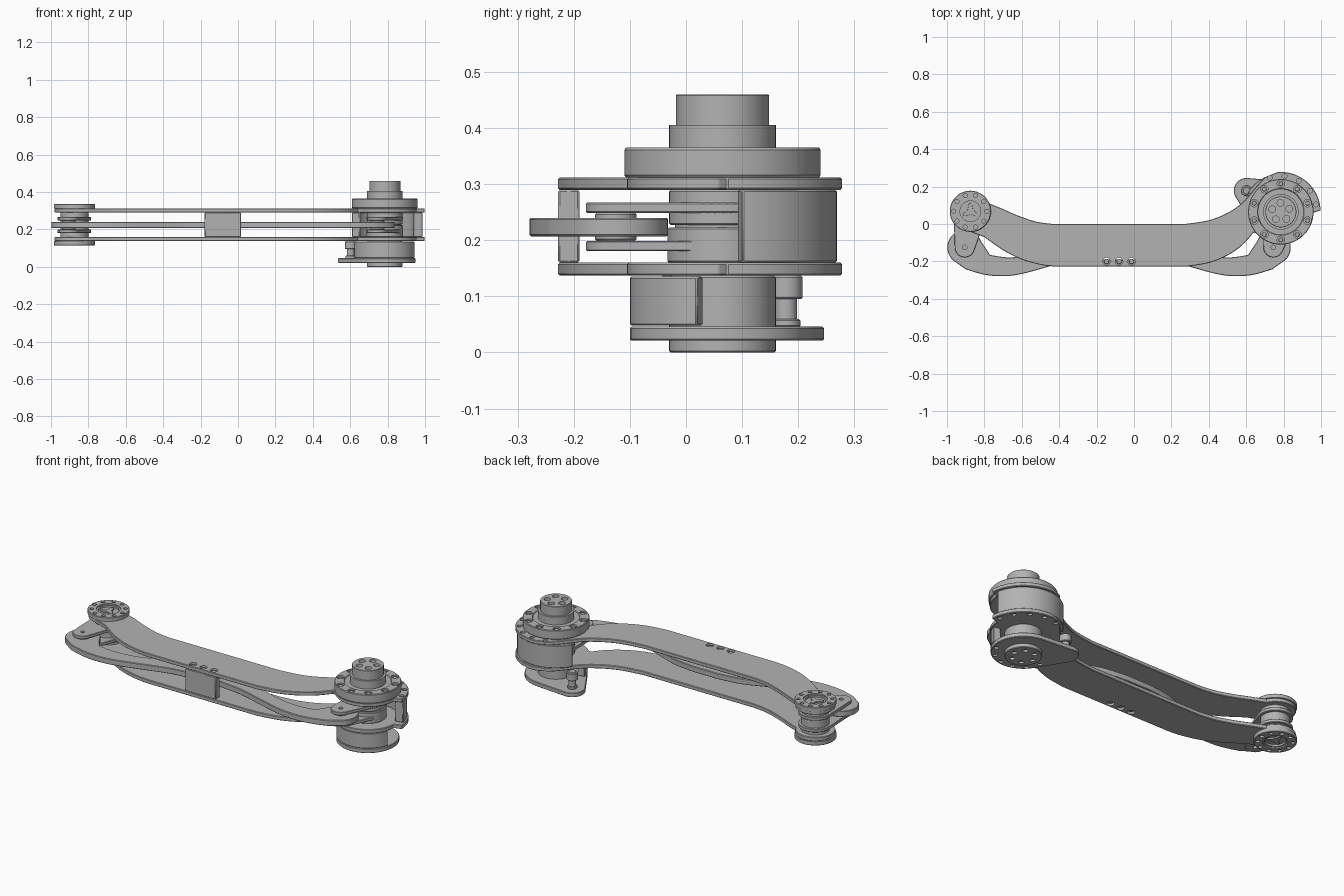
import bpy, bmesh
from math import cos, sin, pi, radians, acos, atan2, hypot
from mathutils import Matrix

if "Cube" in bpy.data.objects:
    bpy.data.objects.remove(bpy.data.objects["Cube"])

metal = bpy.data.materials.new("machined grey")
metal.use_nodes = True
GREY = (0.45, 0.45, 0.45, 1)
metal.diffuse_color = GREY
bsdf = next(n for n in metal.node_tree.nodes if n.type == "BSDF_PRINCIPLED")
bsdf.inputs["Base Color"].default_value = GREY
bsdf.inputs["Roughness"].default_value = 0.6

SHOULDER = (0.785, 0.065)   # large joint axis
ELBOW = (-0.875, 0.068)     # small joint axis
MID = -0.08                 # mirror line of the push rod
PIN_L, PIN_R = (-0.905, -0.125), (0.745, -0.125)
TOP, LOW = (0.29, 0.312), (0.137, 0.16)   # heights of the two arm plates
parts = []


def finish(bm, name, bevel=0.0):
    bmesh.ops.recalc_face_normals(bm, faces=bm.faces)
    mesh = bpy.data.meshes.new(name)
    bm.to_mesh(mesh)
    bm.free()
    obj = bpy.data.objects.new(name, mesh)
    bpy.context.collection.objects.link(obj)
    mesh.materials.append(metal)
    if bevel:
        mod = obj.modifiers.new("edge", "BEVEL")
        mod.width, mod.segments = bevel, 1
        mod.limit_method, mod.angle_limit = "ANGLE", radians(60)
    parts.append(obj)
    return obj


def arc(c, r, a, b, n=24):
    return [(c[0] + r * cos(radians(a + (b - a) * i / n)),
             c[1] + r * sin(radians(a + (b - a) * i / n))) for i in range(n + 1)]


def smooth(pts, n=5):
    """Catmull-Rom curve through the points."""
    p = [pts[0]] + pts + [pts[-1]]
    out = []
    for i in range(1, len(p) - 2):
        for k in range(n):
            t = k / n
            out.append(tuple(0.5 * (2 * b + (c - a) * t + (2 * a - 5 * b + 4 * c - d) * t ** 2
                                    + (3 * b - a - 3 * c + d) * t ** 3)
                             for a, b, c, d in zip(*p[i - 1:i + 3])))
    return out + [pts[-1]]


def plate(name, outline, z, bevel=0.003):
    bm = bmesh.new()
    face = bm.faces.new([bm.verts.new((x, y, z[0])) for x, y in outline])
    top = bmesh.ops.extrude_face_region(bm, geom=[face])["geom"]
    bmesh.ops.translate(bm, vec=(0, 0, z[1] - z[0]),
                        verts=[v for v in top if isinstance(v, bmesh.types.BMVert)])
    return finish(bm, name, bevel)


def lathe(name, c, profile, steps=64):
    """Turn a radius/height profile about the vertical axis at c."""
    bm = bmesh.new()
    vs = [bm.verts.new((c[0] + r, c[1], z)) for r, z in profile]
    edges = [bm.edges.new(e) for e in zip(vs, vs[1:])]
    bmesh.ops.spin(bm, geom=vs + edges, cent=(*c, 0), axis=(0, 0, 1),
                   angle=2 * pi, steps=steps)
    bmesh.ops.remove_doubles(bm, verts=bm.verts, dist=0.0002)
    return finish(bm, name)


def drum(name, c, r, z0, z1, ch=0.003):
    return lathe(name, c, [(0, z0), (r - ch, z0), (r, z0 + ch),
                           (r, z1 - ch), (r - ch, z1), (0, z1)])


def drill(obj, centres, r, z0, z1):
    """Cut round holes, then bake the cut and drop the cutter."""
    bm = bmesh.new()
    for x, y in centres:
        bmesh.ops.create_cone(bm, cap_ends=True, segments=20, radius1=r, radius2=r,
                              depth=z1 - z0,
                              matrix=Matrix.Translation((x, y, (z0 + z1) / 2)))
    cutter = finish(bm, "hole_cutter")
    parts.remove(cutter)
    cutter.hide_render = True
    mod = obj.modifiers.new("holes", "BOOLEAN")
    mod.operation, mod.object, mod.solver = "DIFFERENCE", cutter, "EXACT"
    graph = bpy.context.evaluated_depsgraph_get()
    baked = bpy.data.meshes.new_from_object(obj.evaluated_get(graph))
    obj.modifiers.clear()
    obj.data = baked
    bpy.data.objects.remove(cutter)


def ring(c, r, n, start=0):
    return arc(c, r, start, start + 360, n)[:-1]


def link(a, ra, b, rb):
    """Outline of a lever: two circles joined by tangents."""
    d = hypot(b[0] - a[0], b[1] - a[1])
    base = atan2(b[1] - a[1], b[0] - a[0]) * 180 / pi
    t = acos((ra - rb) / d) * 180 / pi
    return arc(a, ra, base + t, base + 360 - t) + arc(b, rb, base - t, base + t)


def wall(c, ro, ri, a, b):
    return arc(c, ro, a, b, 32) + arc(c, ri, b, a, 32)


# Twin arm plates
arm = arc(ELBOW, 0.105, 25, 262, 32)
arm += smooth([(-0.8, -0.07), (-0.7, -0.14), (-0.6, -0.19), (-0.5, -0.218), (-0.42, -0.228)])
arm += smooth([(0.28, -0.228), (0.4, -0.208), (0.5, -0.168), (0.58, -0.112), (0.64, -0.045)])
arm += arc(SHOULDER, 0.17, 225, 358) + arc(SHOULDER, 0.213, 2, 95)
arm += smooth([(0.7, 0.25), (0.65, 0.195), (0.58, 0.115), (0.5, 0.06), (0.4, 0.02), (0.27, 0)])
arm += smooth([(-0.43, 0), (-0.52, 0.012), (-0.62, 0.045), (-0.7, 0.08)])
bolts = [(MID + dx, -0.2) for dx in (-0.067, 0, 0.067)]
lobe_bolts = arc(SHOULDER, 0.192, 12, 108, 4)
for name, z in (("upper_arm_plate", TOP), ("lower_arm_plate", LOW)):
    p = plate(name, arm, z)
    drill(p, bolts, 0.02, z[0] - 0.01, z[1] + 0.01)
    outer = (0.302, 0.33) if z is TOP else (0.12, 0.147)
    drill(p, lobe_bolts, 0.013, *outer)

# Spacer block and its three bolts
plate("spacer_block", [(-0.178, -0.228), (0.016, -0.228), (0.016, -0.19), (-0.178, -0.19)],
      (0.16, 0.29))
for i, c in enumerate(bolts):
    for z0, z1 in ((0.29, 0.305), (0.144, 0.16)):
        drum(f"spacer_bolt_{i}", c, 0.014, z0, z1, 0.002)

# Push rod, drawn as one half and mirrored
lower = smooth([(-0.9, -0.242), (-0.8, -0.271), (-0.7, -0.279), (-0.6, -0.267),
                (-0.45, -0.226), (-0.3, -0.185), (-0.16, -0.168)])
upper = smooth([(-0.16, -0.06), (-0.3, -0.08), (-0.45, -0.135), (-0.57, -0.17),
                (-0.68, -0.178), (-0.77, -0.165)])
half = upper + arc(PIN_L, 0.093, 20, 228) + lower
rod = half + [(2 * MID - x, y) for x, y in reversed(half)]
plate("push_rod", rod, (0.207, 0.24))

# Lever pairs and pins at both rod ends
for side, pin, hub, r in (("elbow", PIN_L, ELBOW, 0.09), ("shoulder", PIN_R, SHOULDER, 0.097)):
    for level, z in (("upper", (0.249, 0.267)), ("lower", (0.181, 0.199))):
        p = plate(f"{side}_{level}_lever", link(pin, 0.053, hub, r), z, 0.002)
        drill(p, [pin], 0.012, z[0] - 0.01, z[1] + 0.01)
    drum(f"{side}_pin_collar", pin, 0.037, 0.199, 0.249)

# Elbow hub with a flange on each side
drum("elbow_hub", ELBOW, 0.075, 0.137, 0.312)
for name, base, s in (("elbow_top_flange", 0.312, 1), ("elbow_bottom_flange", 0.137, -1)):
    prof = [(0, 0.006), (0.055, 0.006), (0.055, 0.016), (0.064, 0.016), (0.064, 0.023),
            (0.107, 0.023), (0.11, 0.02), (0.11, 0), (0, 0)]
    f = lathe(name, ELBOW, [(r, base + s * h) for r, h in prof])
    lo, hi = sorted((base + s * 0.012, base + s * 0.04))
    drill(f, ring(ELBOW, 0.089, 10), 0.011, lo, hi)
    lo, hi = sorted((base + s * 0.004, base + s * 0.014))
    for i in range(3):
        tip = arc(ELBOW, 0.035, 90 + 120 * i, 91, 1)[0]
        plate(name + "_spoke", link(ELBOW, 0.016, tip, 0.009), (lo, hi), 0.001)

# Shoulder: inner drums and rear wall between the plates
drum("shoulder_lower_drum", SHOULDER, 0.098, 0.16, 0.223)
drum("shoulder_upper_drum", SHOULDER, 0.095, 0.227, 0.29)
drum("shoulder_core", SHOULDER, 0.085, 0.137, 0.315)
plate("shoulder_rear_wall", wall(SHOULDER, 0.204, 0.155, 10, 150), (0.16, 0.29))

# Shoulder: bolted top flange and stepped boss
flange = lathe("shoulder_flange", SHOULDER,
               [(0, 0.312), (0.172, 0.312), (0.175, 0.316), (0.175, 0.361), (0.172, 0.365),
                (0.125, 0.365), (0.122, 0.36), (0.09, 0.36), (0, 0.36)])
drill(flange, ring(SHOULDER, 0.15, 10, 18), 0.02, 0.355, 0.39)
for i, c in enumerate(ring(SHOULDER, 0.15, 10, 18)):
    drum(f"flange_bolt_{i}", c, 0.012, 0.35, 0.361, 0.002)
boss = lathe("shoulder_boss", SHOULDER,
             [(0, 0.355), (0.095, 0.355), (0.095, 0.405), (0.083, 0.405),
              (0.083, 0.458), (0.081, 0.46), (0, 0.46)])
drill(boss, ring(SHOULDER, 0.048, 5, 20), 0.018, 0.44, 0.48)

# Shoulder drive unit below the plates
drum("drive_drum", SHOULDER, 0.095, 0.04, 0.137)
plate("drive_front_wall", wall(SHOULDER, 0.165, 0.125, 190, 344), (0.048, 0.135))
LUG = (0.602, 0.178)
drive = plate("drive_base_plate", link(SHOULDER, 0.165, LUG, 0.068), (0.021, 0.046))
drill(drive, arc(SHOULDER, 0.145, 195, 340, 5), 0.012, 0.01, 0.032)
cap = drum("drive_cap", SHOULDER, 0.095, 0, 0.03)
drill(cap, ring(SHOULDER, 0.06, 6), 0.014, -0.02, 0.012)
drum("lug_post", LUG, 0.02, 0.04, 0.14)
drum("lug_post_collar", LUG, 0.03, 0.095, 0.137)
drum("lug_post_foot", LUG, 0.026, 0.045, 0.06)

# Smooth curved walls, crisp edges
bpy.ops.object.select_all(action="DESELECT")
for obj in parts:
    obj.select_set(True)
bpy.context.view_layer.objects.active = parts[0]
bpy.ops.object.shade_smooth_by_angle(angle=radians(30))
